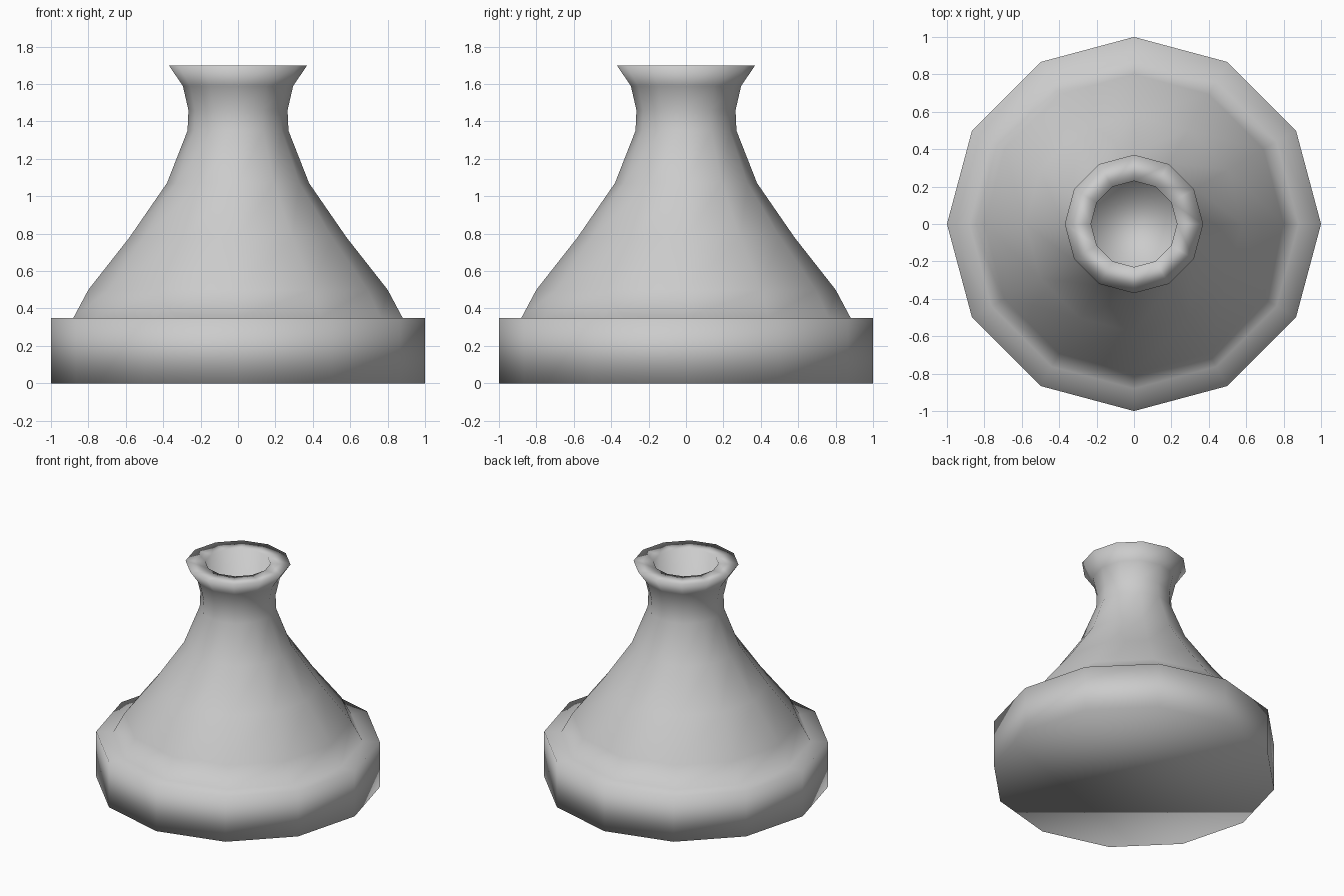
import bpy, bmesh
from math import sin, cos, pi

if "Cube" in bpy.data.objects:
    bpy.data.objects.remove(bpy.data.objects["Cube"])

SIDES = 12

# (radius, height) from the base edge, up the body, over the rim, into the mouth
PROFILE = [(1.0, 0.0), (1.0, 0.35), (0.88, 0.35), (0.80, 0.50), (0.58, 0.78),
           (0.38, 1.07), (0.27, 1.35), (0.265, 1.46), (0.295, 1.59),
           (0.37, 1.70), (0.23, 1.70), (0.23, 1.30)]


def lathe(name, profile):
    bm = bmesh.new()
    rings = [[bm.verts.new((r * cos(2 * pi * i / SIDES), r * sin(2 * pi * i / SIDES), z))
              for i in range(SIDES)] for r, z in profile]
    for a, b in zip(rings, rings[1:]):
        for i in range(SIDES):
            j = (i + 1) % SIDES
            bm.faces.new((a[i], a[j], b[j], b[i]))
    # closed underside and mouth floor
    bm.faces.new(rings[0][::-1])
    bm.faces.new(rings[-1])
    for f in bm.faces:
        f.smooth = True
    mesh = bpy.data.meshes.new(name)
    bm.to_mesh(mesh)
    bm.free()
    obj = bpy.data.objects.new(name, mesh)
    bpy.context.collection.objects.link(obj)
    return obj


# Flared vessel with stepped base and open mouth
lathe("vessel", PROFILE)
